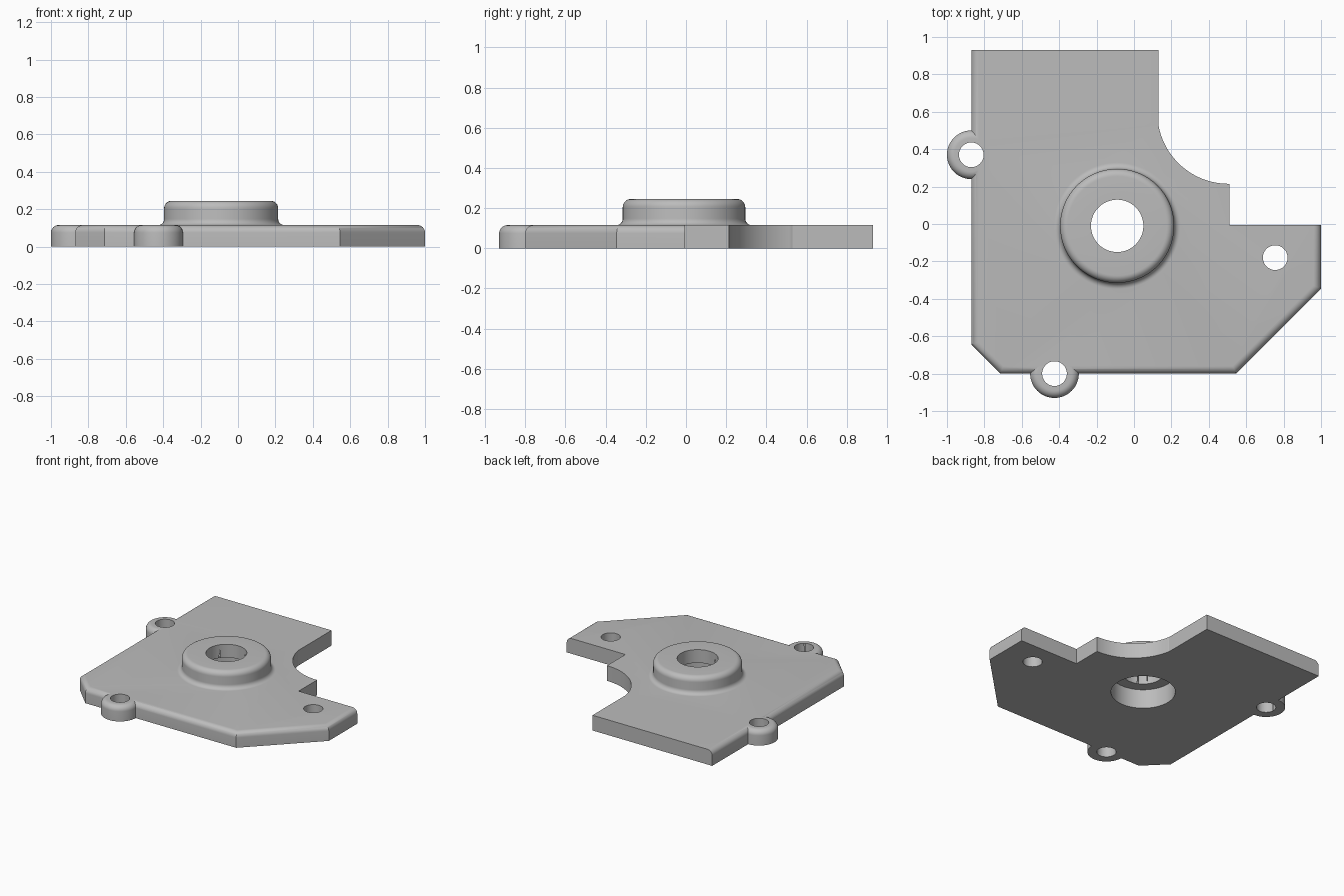
import bpy
import bmesh
from math import cos, sin, pi, radians

if "Cube" in bpy.data.objects:
    bpy.data.objects.remove(bpy.data.objects["Cube"])

THICK = 0.115
FILLET = 0.04
BOSS = (-0.09, -0.01)
EARS = [(-0.87, 0.37), (-0.425, -0.80)]
HOLES = EARS + [(0.755, -0.18)]

grey = bpy.data.materials.new("plain grey")
grey.use_nodes = True
GREY = (0.5, 0.5, 0.5, 1)
grey.diffuse_color = GREY
grey.node_tree.nodes["Principled BSDF"].inputs["Base Color"].default_value = GREY


def arc(cx, cy, r, start, end, n=8):
    angles = [radians(start + (end - start) * i / n) for i in range(n + 1)]
    return [(cx + r * cos(a), cy + r * sin(a)) for a in angles]


def finish(bm, name):
    bmesh.ops.recalc_face_normals(bm, faces=bm.faces)
    mesh = bpy.data.meshes.new(name)
    bm.to_mesh(mesh)
    bm.free()
    mesh.materials.append(grey)
    obj = bpy.data.objects.new(name, mesh)
    bpy.context.collection.objects.link(obj)
    return obj


def lathe(name, profile, centre, steps=96):
    """Turn a (radius, height) profile, open at the axis, into a solid."""
    bm = bmesh.new()
    verts = [bm.verts.new((r, 0, z)) for r, z in profile]
    edges = [bm.edges.new(pair) for pair in zip(verts, verts[1:])]
    bmesh.ops.spin(bm, geom=verts + edges, cent=(0, 0, 0), axis=(0, 0, 1),
                   angle=2 * pi, steps=steps, use_duplicate=False)
    bmesh.ops.remove_doubles(bm, verts=bm.verts, dist=0.0001)
    obj = finish(bm, name)
    obj.location = (*centre, 0)
    return obj


def cylinder(name, centre, r, bottom, top):
    return lathe(name, [(0, bottom), (r, bottom), (r, top), (0, top)], centre)


def combine(target, other, operation):
    other.hide_render = True
    mod = target.modifiers.new(other.name, "BOOLEAN")
    mod.object = other
    mod.operation = operation
    mod.solver = "EXACT"
    bpy.context.view_layer.objects.active = target
    bpy.ops.object.modifier_apply(modifier=mod.name)
    bpy.data.objects.remove(other)


# Plate outline, with the rounded edge running from back left to right end
rounded = [(-0.87, 0.93), (-0.87, -0.645), (-0.715, -0.80), (0.545, -0.80),
           (1.0, -0.345), (1.0, -0.005)]
notch = [(0.51, -0.005), (0.51, 0.215)] + arc(0.505, 0.595, 0.38, 270, 190, 32)
notch += [(0.13, 0.53), (0.13, 0.93)]
bm = bmesh.new()
base = bm.faces.new([bm.verts.new((x, y, 0)) for x, y in rounded + notch])
top = bmesh.ops.extrude_face_region(bm, geom=[base])["geom"]
top_verts = [v for v in top if isinstance(v, bmesh.types.BMVert)]
bmesh.ops.translate(bm, verts=top_verts, vec=(0, 0, THICK))


def on_rounded(v):
    return v.co.z > 0.1 and any(abs(v.co.x - x) + abs(v.co.y - y) < 0.001
                                for x, y in rounded)


soft = [e for e in bm.edges if all(on_rounded(v) for v in e.verts)]
bmesh.ops.bevel(bm, geom=soft, offset=FILLET, offset_type="OFFSET", segments=8,
                profile=0.5, affect="EDGES")
plate = finish(bm, "mounting_plate")

# Screw ears with rounded rims
ear = [(0, 0), (0.13, 0)] + arc(0.09, THICK - FILLET, FILLET, 0, 90) + [(0, THICK)]
for spot in EARS:
    combine(plate, lathe("screw_ear", ear, spot), "UNION")

# Central boss with a flared foot and rounded rim
boss = [(0, 0.05), (0.338, 0.05)]
boss += arc(0.338, THICK + 0.033, 0.033, 270, 180)
boss += arc(0.265, 0.205, FILLET, 0, 90) + [(0, 0.245)]
combine(plate, lathe("boss", boss, BOSS), "UNION")

# Stepped bore and screw holes
combine(plate, cylinder("bore", BOSS, 0.14, -0.1, 0.4), "DIFFERENCE")
combine(plate, cylinder("counterbore", BOSS, 0.22, -0.1, 0.145), "DIFFERENCE")
for spot in HOLES:
    combine(plate, cylinder("screw_hole", spot, 0.066, -0.1, 0.4), "DIFFERENCE")

bpy.ops.object.select_all(action="DESELECT")
plate.select_set(True)
bpy.context.view_layer.objects.active = plate
bpy.ops.object.shade_smooth_by_angle(angle=radians(30))
